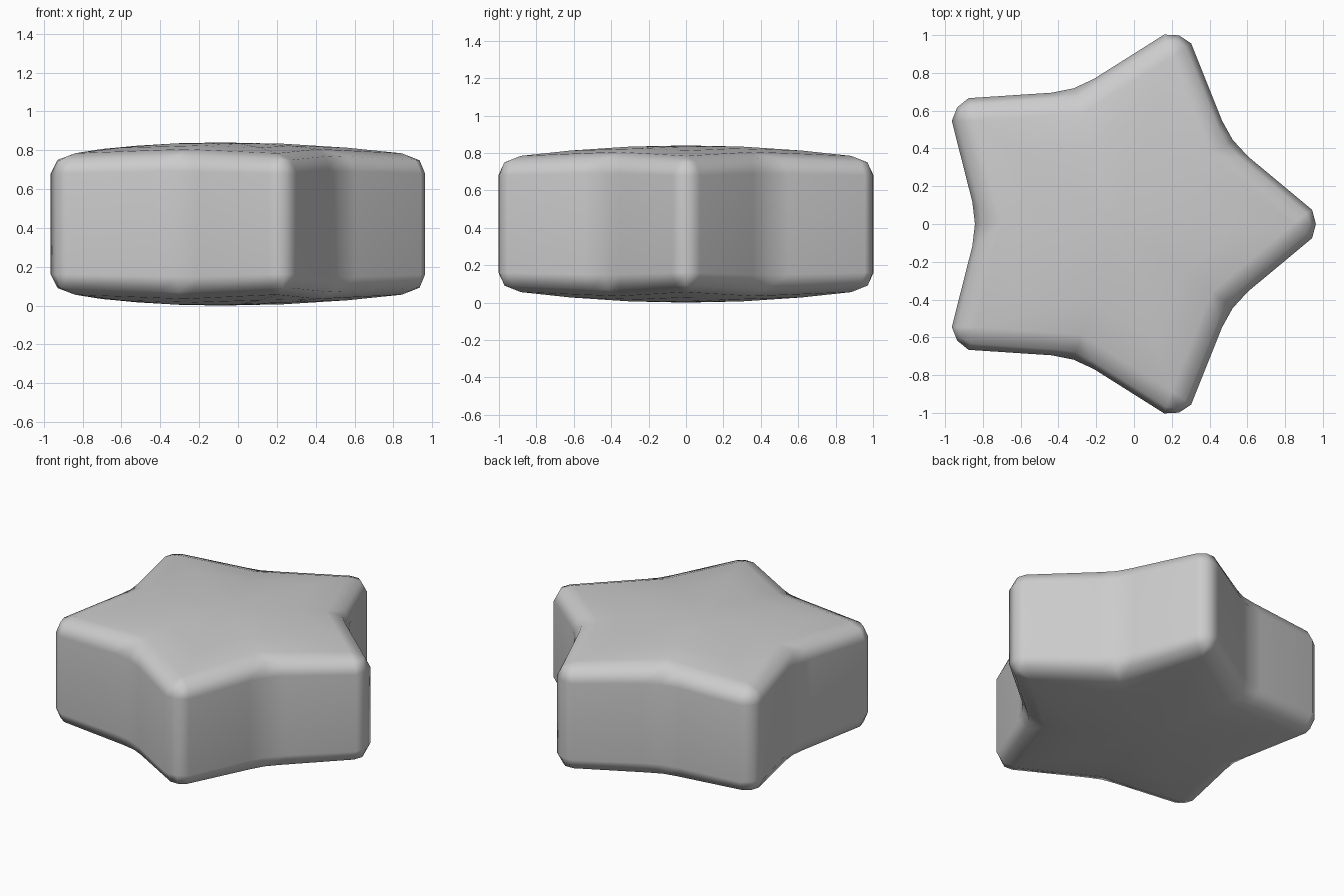
import bpy, bmesh
from math import sin, cos, radians, hypot, atan2, degrees

if "Cube" in bpy.data.objects:
    bpy.data.objects.remove(bpy.data.objects["Cube"])

H = 0.84          # total height
CX = -0.087       # star centre, so the outline is centred on x = 0

# One star arm: tip (3 points) then notch (3 points), as (radius, angle, height)
ft = degrees(atan2(0.075, 1.03))
fm = degrees(atan2(0.055, 1.0))
WALL = [(hypot(1.03, 0.075), -ft, 0.68), (1.05, 0, 0.68), (hypot(1.03, 0.075), ft, 0.68),
        (0.778, 27.3, 0.69), (0.755, 36, 0.69), (0.778, 44.7, 0.69)]
ROUND = [(hypot(1.0, 0.055), -fm, 0.75), (1.022, 0, 0.748), (hypot(1.0, 0.055), fm, 0.75),
         (0.735, 28.8, 0.768), (0.715, 36, 0.77), (0.735, 43.2, 0.768)]
RIM = [(0.93, 0, 0.784)] * 3 + [(0.615, 36, 0.806)] * 3


def domed(s):
    """Scaled copy of the rim, rising toward the middle."""
    return [(r * s, a, H - (H - z) * s * s) for r, a, z in RIM]


bm = bmesh.new()


def ring(arm, flip):
    out = []
    for k in range(5):
        for r, a, z in arm:
            t = radians(a + 72 * k)
            out.append(bm.verts.new((CX + r * cos(t), r * sin(t), H - z if flip else z)))
    return out


# Rings from bottom centre to top centre
half = [domed(0.35), domed(0.7), RIM, ROUND, WALL]
rings = [ring(a, True) for a in half] + [ring(a, False) for a in reversed(half)]
n = 30
for lo, hi in zip(rings, rings[1:]):
    for i in range(n):
        j = (i + 1) % n
        bm.faces.new((lo[i], lo[j], hi[j], hi[i]))

# Close top and bottom with fans
for rg, z in ((rings[0], 0), (rings[-1], H)):
    c = bm.verts.new((CX, 0, z))
    for i in range(n):
        bm.faces.new((rg[i], rg[(i + 1) % n], c))

# Merge the rounded columns where they meet in single corners
bmesh.ops.remove_doubles(bm, verts=bm.verts, dist=0.0005)
bmesh.ops.recalc_face_normals(bm, faces=bm.faces)
for f in bm.faces:
    f.smooth = True

mesh = bpy.data.meshes.new("star_block")
bm.to_mesh(mesh)
bm.free()
star = bpy.data.objects.new("star_block", mesh)
bpy.context.collection.objects.link(star)
star.modifiers.new("weighted_normals", 'WEIGHTED_NORMAL')
